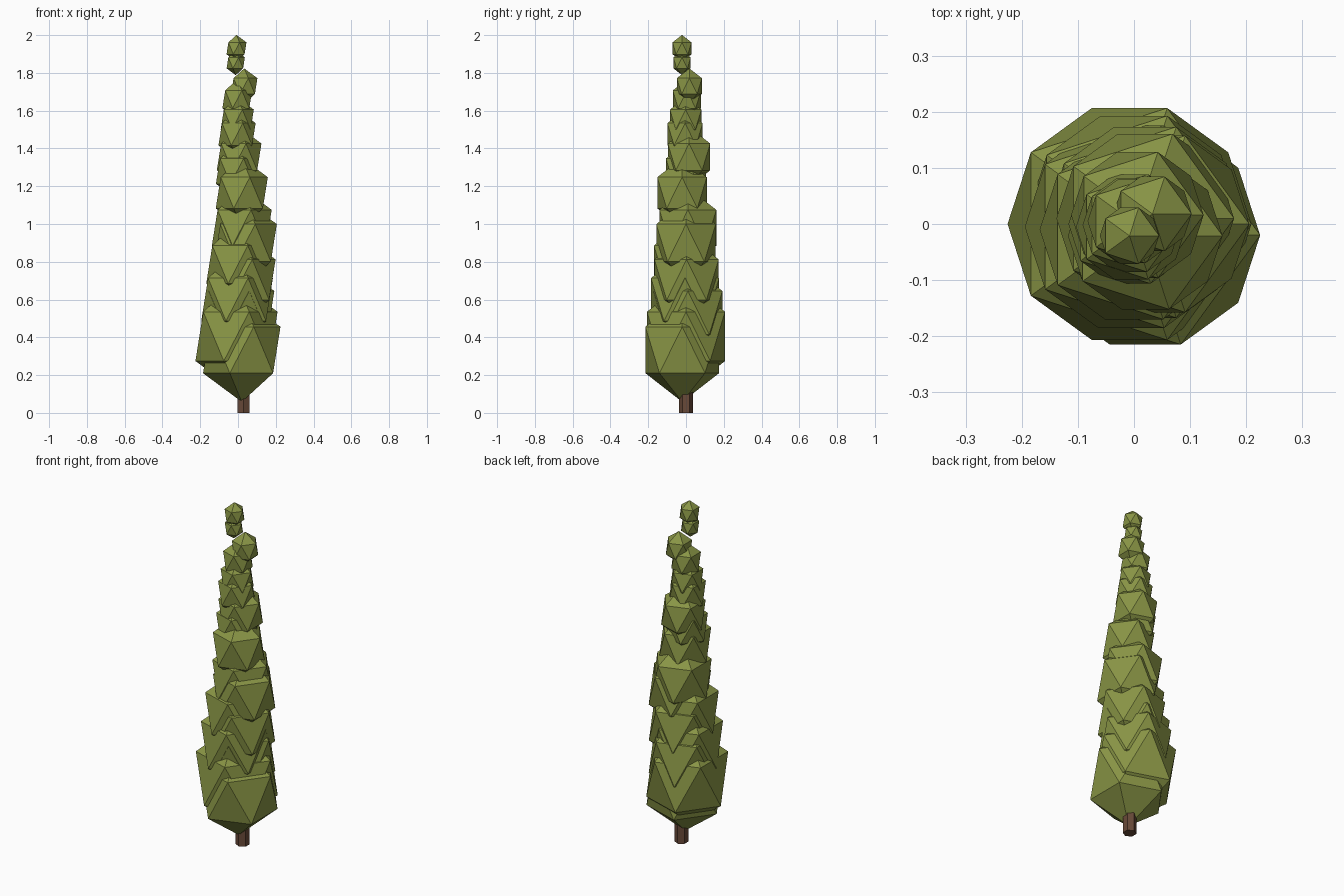
import bpy

if "Cube" in bpy.data.objects:
    bpy.data.objects.remove(bpy.data.objects["Cube"])


def material(name, rgb):
    mat = bpy.data.materials.new(name)
    mat.use_nodes = True
    mat.diffuse_color = (*rgb, 1)
    bsdf = mat.node_tree.nodes["Principled BSDF"]
    bsdf.inputs["Base Color"].default_value = (*rgb, 1)
    bsdf.inputs["Roughness"].default_value = 0.9
    return mat


leaf_green = material("leaf green", (0.25, 0.30, 0.06))
bark_brown = material("bark brown", (0.14, 0.068, 0.04))

# Trunk: short six-sided post reaching into the foliage
bpy.ops.mesh.primitive_cylinder_add(vertices=6, radius=0.037, depth=0.3,
                                    location=(0.03, 0, 0.15))
trunk = bpy.context.object
trunk.name = "trunk"
trunk.data.materials.append(bark_brown)

# Foliage clumps from bottom to top: x, y, z, radius
clumps = [
    (0.02, -0.02, 0.333, 0.229),
    (-0.008, 0, 0.405, 0.243),
    (0, 0.01, 0.53, 0.215),
    (-0.005, -0.005, 0.60, 0.212),
    (0.02, 0.003, 0.705, 0.20),
    (0, -0.01, 0.785, 0.188),
    (0.04, 0, 0.90, 0.185),
    (0.02, 0.01, 0.98, 0.177),
    (0.02, -0.021, 1.165, 0.154),
    (-0.005, 0, 1.28, 0.125),
    (0.006, 0.016, 1.355, 0.132),
    (-0.005, -0.005, 1.475, 0.11),
    (-0.004, -0.002, 1.553, 0.098),
    (-0.004, 0.005, 1.66, 0.088),
    (0.033, 0.018, 1.73, 0.078),
    (-0.012, -0.021, 1.853, 0.054),
    (-0.008, -0.021, 1.93, 0.059),
]
STRETCH = 1.2

for i, (x, y, z, r) in enumerate(clumps, 1):
    bpy.ops.mesh.primitive_ico_sphere_add(subdivisions=1, radius=r, location=(x, y, z))
    clump = bpy.context.object
    clump.name = f"foliage_clump_{i}"
    clump.scale.z = STRETCH
    clump.data.materials.append(leaf_green)
